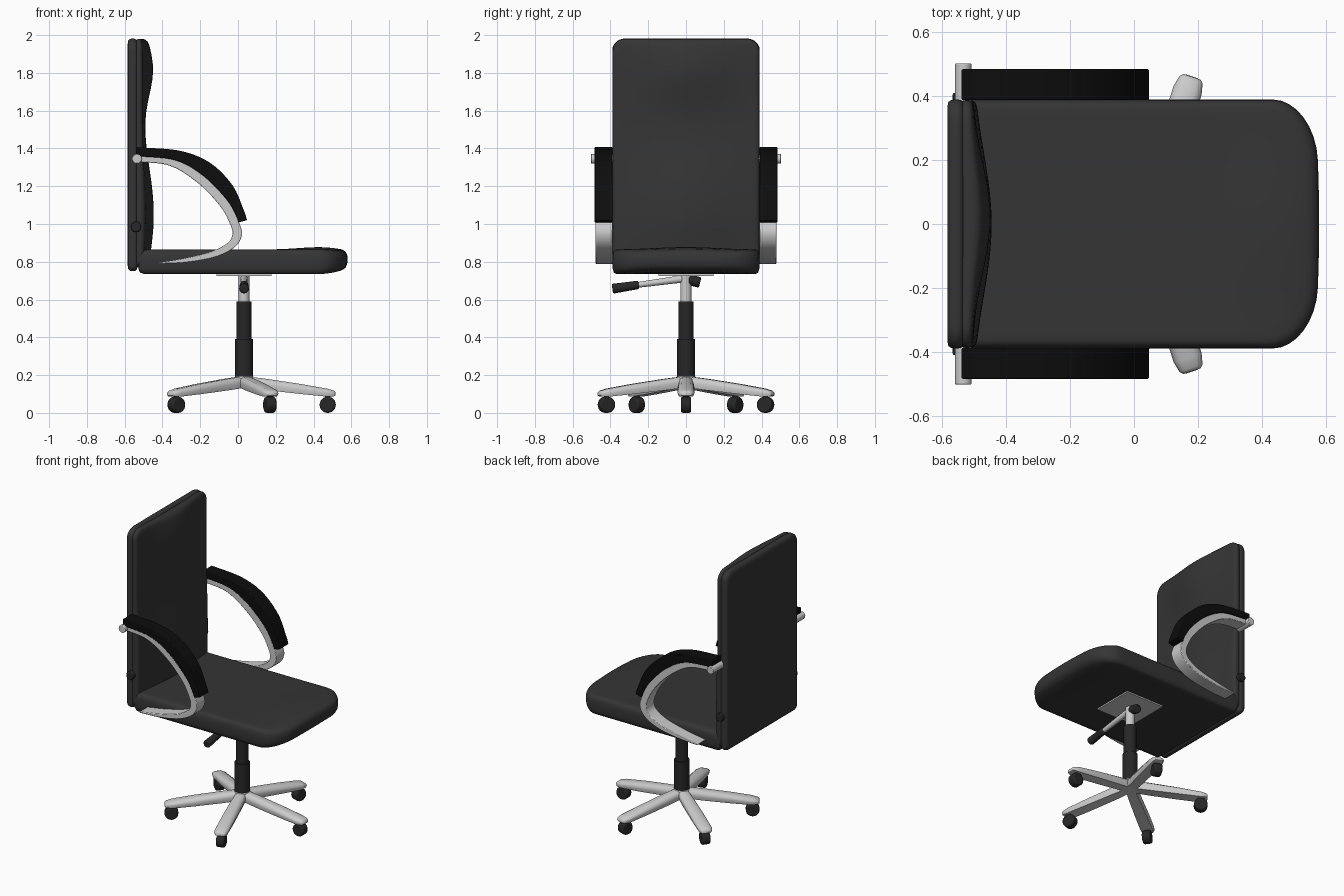
import bpy, bmesh
from math import sin, cos, pi, exp, radians
from mathutils import Vector, Matrix

if "Cube" in bpy.data.objects:
    bpy.data.objects.remove(bpy.data.objects["Cube"])


def mat(name, v):
    m = bpy.data.materials.new(name)
    m.diffuse_color = (v, v, v, 1)
    m.use_nodes = True
    m.node_tree.nodes["Principled BSDF"].inputs["Base Color"].default_value = m.diffuse_color
    return m


LEATHER, PLASTIC, PAD = mat("leather", 0.035), mat("plastic", 0.02), mat("arm_pad_black", 0.004)


def finish(name, bm, material=None, bevel=0, mirror=False, angle=40):
    bmesh.ops.recalc_face_normals(bm, faces=bm.faces)
    me = bpy.data.meshes.new(name)
    bm.to_mesh(me)
    bm.free()
    ob = bpy.data.objects.new(name, me)
    bpy.context.collection.objects.link(ob)
    if material:
        me.materials.append(material)
    bpy.ops.object.select_all(action='DESELECT')
    ob.select_set(True)
    bpy.context.view_layer.objects.active = ob
    bpy.ops.object.shade_smooth_by_angle(angle=radians(angle))
    if bevel:
        b = ob.modifiers.new("bevel", 'BEVEL')
        b.width, b.segments, b.limit_method = bevel, 2, 'ANGLE'
    if mirror:
        m = ob.modifiers.new("mirror", 'MIRROR')
        m.use_axis = (False, True, False)
    return ob


def rod(name, a, b, r, material=None, r2=None, bevel=0, mirror=False):
    a, b = Vector(a), Vector(b)
    bm = bmesh.new()
    rot = (b - a).to_track_quat('Z', 'Y').to_matrix().to_4x4()
    bmesh.ops.create_cone(bm, cap_ends=True, segments=24, radius1=r, radius2=r if r2 is None else r2,
                          depth=(b - a).length, matrix=Matrix.Translation((a + b) / 2) @ rot)
    return finish(name, bm, material, bevel, mirror)


def loft(bm, rings, close):
    """Skin closed rings of points; close caps both ends with a flat face."""
    vs = [[bm.verts.new(p) for p in r] for r in rings]
    n = len(vs[0])
    for a, b in zip(vs, vs[1:]):
        for i in range(n):
            bm.faces.new((a[i], a[(i + 1) % n], b[(i + 1) % n], b[i]))
    if close:
        bm.faces.new(vs[0])
        bm.faces.new(vs[-1])
    return vs


def outline(u0, u1, v0, v1, radii):
    """Rounded rectangle; radii for corners ++, -+, --, +-."""
    pts = []
    for k, (ru, rv) in enumerate(radii):
        cu = u1 - ru if k in (0, 3) else u0 + ru
        cv = v1 - rv if k in (0, 1) else v0 + rv
        for i in range(9):
            t = (k + i / 8) * pi / 2
            pts.append((cu + ru * cos(t), cv + rv * sin(t)))
    full = []
    for i, p in enumerate(pts):
        q = pts[(i + 1) % len(pts)]
        n = max(1, int((Vector(q) - Vector(p)).length / 0.05))
        full += [(p[0] + (q[0] - p[0]) * j / n, p[1] + (q[1] - p[1]) * j / n) for j in range(n)]
    return full


# inset scale and height fraction, from the underside round the rim to the top
RINGS = ([(s, 0) for s in (0.02, 0.3, 0.6, 0.85, 0.94)] + [(0.98, 0.06), (0.995, 0.22), (1, 0.4), (1, 0.6),
         (0.995, 0.78), (0.98, 0.92), (0.955, 0.98)] + [(1 - 0.07 * i, 1) for i in range(1, 15)])


def cushion(name, pts, centre, low, high, place, material):
    bm = bmesh.new()
    rings = []
    for s, f in RINGS:
        ring = []
        for u, v in pts:
            p, q = centre[0] + (u - centre[0]) * s, centre[1] + (v - centre[1]) * s
            ring.append(place(p, q, low(p, q) * (1 - f) + high(p, q) * f))
        rings.append(ring)
    loft(bm, rings, True)
    return finish(name, bm, material, angle=60)


def bump(u, v, cu, cv, su, sv):
    return exp(-((u - cu) / su) ** 2 - ((v - cv) / sv) ** 2)


# Seat cushion
seat_pts = outline(-0.53, 0.565, -0.39, 0.39, [(0.13, 0.19), (0.02, 0.02), (0.02, 0.02), (0.13, 0.19)])
seat_pts = [(x + (0.015 * (1 - (y / 0.39) ** 2) if x > 0.4 else 0), y) for x, y in seat_pts]
cushion("seat", seat_pts, (0.02, 0),
        lambda x, y: 0.735 + 0.03 * max(0, (x - 0.42) / 0.16) ** 2,
        lambda x, y: 0.864 + 0.014 * bump(x, y, 0.45, 0, 0.18, 0.25) - 0.012 * max(0, (x - 0.4) / 0.18) ** 2,
        lambda x, y, z: (x, y, z), LEATHER)

# Backrest: thin rear shell and padded front
back_radii = [(0.07, 0.06), (0.07, 0.06), (0.03, 0.03), (0.03, 0.03)]
cushion("back_shell", outline(-0.39, 0.39, 0.75, 1.982, back_radii), (0, 1.36),
        lambda y, z: -0.585, lambda y, z: -0.53, lambda y, z, x: (x, y, z), LEATHER)
cushion("back_padding", outline(-0.388, 0.388, 0.77, 1.98, back_radii), (0, 1.36),
        lambda y, z: -0.545,
        lambda y, z: -0.508 + 0.058 * bump(y, z, 0.02, 1.82, 0.24, 0.2) + 0.062 * bump(y, z, 0, 1.05, 0.32, 0.36),
        lambda y, z, x: (x, y, z), LEATHER)
bm = bmesh.new()


def spline(ctrl, steps=8):
    """Catmull-Rom curve through control points."""
    c = [Vector(p) for p in ctrl]
    c = [2 * c[0] - c[1]] + c + [2 * c[-1] - c[-2]]
    out = []
    for a, b, d, e in zip(c, c[1:], c[2:], c[3:]):
        for i in range(steps):
            t = i / steps
            out.append(0.5 * (2 * b + (d - a) * t + (2 * a - 5 * b + 4 * d - e) * t * t
                              + (3 * b - a - 3 * d + e) * t ** 3))
    return out + [c[-2]]


def band(bm, outer, inner, y0, y1):
    loft(bm, [[(o.x, y0, o.y), (o.x, y1, o.y), (i.x, y1, i.y), (i.x, y0, i.y)]
              for o, i in zip(spline(outer), spline(inner))], True)


# Arm frames: curved metal band from the back down to the seat side
band(bm, [(-.54, 1.365), (-.335, 1.342), (-.175, 1.25), (-.053, 1.127), (.005, 1.01), (.02, .94),
          (-.02, .875), (-.12, .825), (-.27, .797), (-.42, .788)],
     [(-.54, 1.33), (-.36, 1.308), (-.21, 1.215), (-.095, 1.095), (-.042, 1.0), (-.03, .945),
      (-.055, .9), (-.14, .855), (-.28, .82), (-.42, .796)], 0.388, 0.478)
finish("arm_frame", bm, None, 0.006, True)

# Arm pads on top of the frames
bm = bmesh.new()
band(bm, [(-.54, 1.407), (-.31, 1.388), (-.15, 1.325), (-.03, 1.206), (.03, 1.074), (.048, 1.02)],
     [(-.54, 1.36), (-.335, 1.338), (-.19, 1.26), (-.065, 1.135), (-.01, 1.045), (.002, 1.008)], 0.388, 0.485)
finish("arm_pad", bm, PAD, 0.004, True)

# Pins joining arms to the back, and side knobs
rod("arm_pin", (-0.535, 0.36, 1.345), (-0.535, 0.503, 1.345), 0.026, None, None, 0.004, True)
rod("side_knob", (-0.54, 0.37, 0.985), (-0.54, 0.41, 0.985), 0.028, PLASTIC, None, 0.004, True)

# Mounting plate and telescopic column
CX = 0.032
bm = bmesh.new()
bmesh.ops.create_cube(bm, size=1, matrix=Matrix.Translation((CX, 0, 0.732)) @ Matrix.Diagonal((0.29, 0.29, 0.012, 1)))
finish("mounting_plate", bm)
rod("column_rod", (CX, 0, 0.57), (CX, 0, 0.73), 0.029)
rod("column_upper", (CX, 0, 0.38), (CX, 0, 0.59), 0.04, PLASTIC)
rod("column_lower", (CX, 0, 0.17), (CX, 0, 0.39), 0.048, PLASTIC)
rod("hub", (CX, 0, 0.13), (CX, 0, 0.195), 0.05, None, None, 0.006)

# Height lever and tension knob
rod("lever_rod", (CX, 0, 0.712), (CX, -0.26, 0.677), 0.02, None, 0.015)
rod("lever_grip", (CX, -0.25, 0.678), (CX, -0.39, 0.657), 0.022, PLASTIC, 0.026, 0.008)
rod("tension_knob", (CX, 0.015, 0.705), (CX, 0.075, 0.69), 0.028, PLASTIC, None, 0.006)

# Five spokes with casters
for k in range(5):
    a = k * 2 * pi / 5
    out, side = Vector((cos(a), sin(a), 0)), Vector((-sin(a), cos(a), 0))
    origin = Vector((CX, 0, 0))
    bm = bmesh.new()
    rings = []
    for r, w, zt, zb in [(0, .036, .195, .135), (.12, .042, .18, .12), (.3, .046, .153, .1),
                         (.44, .046, .128, .086), (.475, .038, .118, .088), (.485, .028, .11, .092)]:
        h = zt - zb
        sec = [(-.5, zt), (.5, zt), (.85, zt - .2 * h), (1, zt - .5 * h), (.8, zb), (-.8, zb),
               (-1, zt - .5 * h), (-.85, zt - .2 * h)]
        rings.append([origin + out * r + side * (w * s) + Vector((0, 0, z)) for s, z in sec])
    loft(bm, rings, True)
    finish(f"leg_{k + 1}", bm, None, 0, False, 50)
    c = origin + out * 0.443
    up = Vector((0, 0, 0.043))
    rod(f"caster_{k + 1}", c + up - side * 0.027, c + up + side * 0.027, 0.043, PLASTIC, None, 0.009)
    rod(f"caster_stem_{k + 1}", c + up, c + up + Vector((0, 0, 0.06)), 0.014, PLASTIC)
